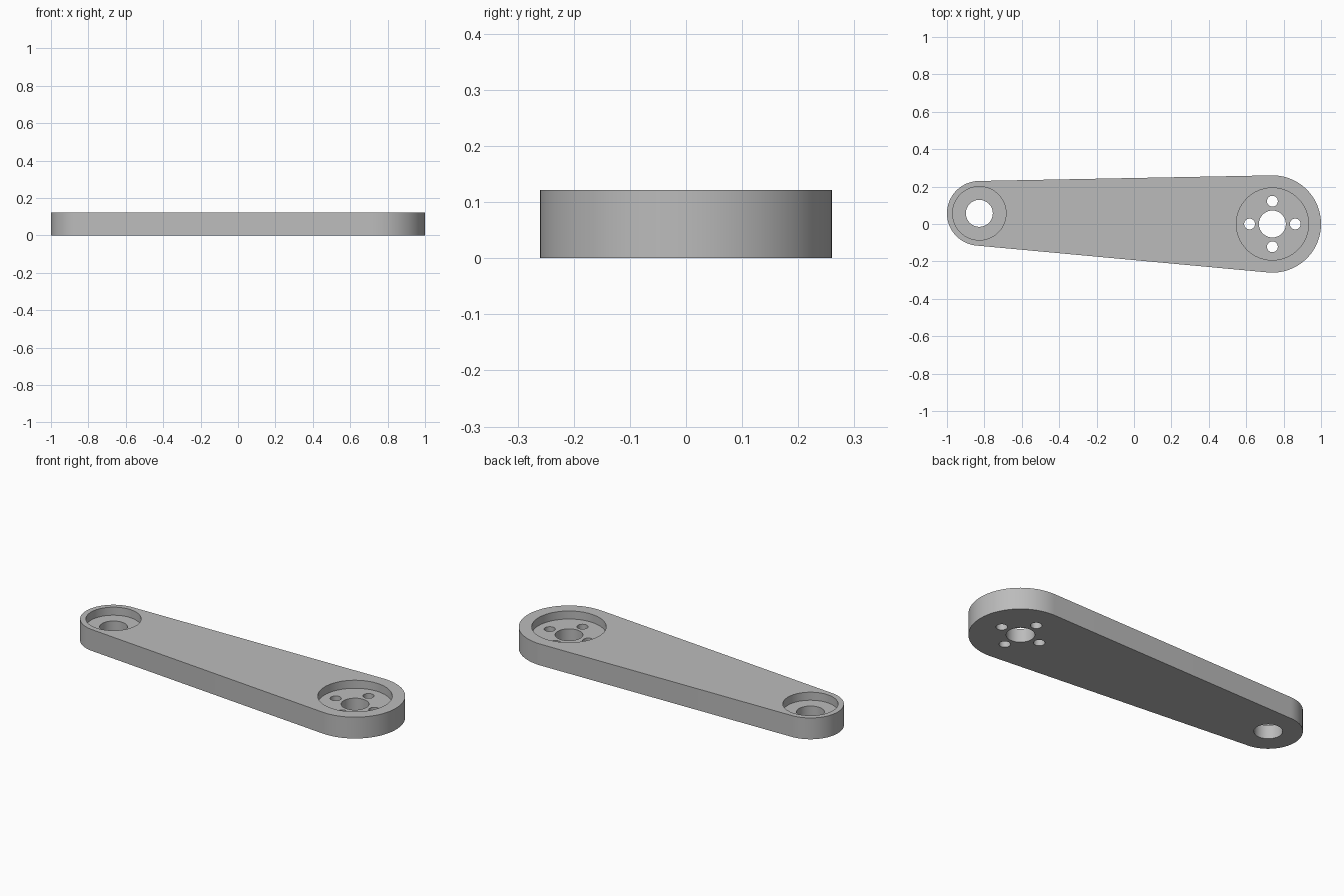
import bpy
import bmesh
from math import acos, atan2, cos, hypot, pi, radians, sin

THICKNESS = 0.122
POCKET_FLOOR = 0.076
BIG, BIG_R = (0.74, 0.0), 0.26
SMALL, SMALL_R = (-0.827, 0.057), 0.173
BORE_R = 0.072

cube = bpy.data.objects.get("Cube")
if cube:
    bpy.data.objects.remove(cube, do_unlink=True)

grey = bpy.data.materials.new("plain_grey")
grey.use_nodes = True
colour = (0.5, 0.5, 0.5, 1)
grey.diffuse_color = colour
grey.node_tree.nodes["Principled BSDF"].inputs["Base Color"].default_value = colour


def arc(centre, radius, start, end, steps):
    """Points along an arc, both ends included."""
    angles = [start + (end - start) * i / steps for i in range(steps + 1)]
    return [(centre[0] + radius * cos(a), centre[1] + radius * sin(a)) for a in angles]


def prism(name, outline, bottom, top):
    """Extrude a flat outline upward into a solid."""
    bm = bmesh.new()
    base = bm.faces.new([bm.verts.new((x, y, bottom)) for x, y in outline])
    raised = bmesh.ops.extrude_face_region(bm, geom=[base])["geom"]
    verts = [v for v in raised if isinstance(v, bmesh.types.BMVert)]
    bmesh.ops.translate(bm, vec=(0, 0, top - bottom), verts=verts)
    bmesh.ops.recalc_face_normals(bm, faces=bm.faces)
    mesh = bpy.data.meshes.new(name)
    bm.to_mesh(mesh)
    bm.free()
    mesh.materials.append(grey)
    obj = bpy.data.objects.new(name, mesh)
    bpy.context.collection.objects.link(obj)
    return obj


def drill(body, centre, radius, bottom):
    """Cut a round hole down from above to the given height."""
    circle = arc(centre, radius, 0, 2 * pi, 64)[:-1]
    cutter = prism("hole_cutter", circle, bottom, THICKNESS + 0.1)
    cutter.hide_render = True
    cut = body.modifiers.new("hole", "BOOLEAN")
    cut.operation = "DIFFERENCE"
    cut.solver = "EXACT"
    cut.object = cutter
    bpy.ops.object.modifier_apply(modifier=cut.name)
    bpy.data.objects.remove(cutter, do_unlink=True)


# Arm body: two round ends joined by their outer tangents
dx, dy = BIG[0] - SMALL[0], BIG[1] - SMALL[1]
axis = atan2(dy, dx)
spread = acos((SMALL_R - BIG_R) / hypot(dx, dy))
outline = arc(BIG, BIG_R, axis - spread, axis + spread, 64)
outline += arc(SMALL, SMALL_R, axis + spread, axis + 2 * pi - spread, 64)
arm = prism("lever_arm", outline, 0, THICKNESS)
bpy.context.view_layer.objects.active = arm
arm.select_set(True)

# Bearing pockets and through bores
for centre, pocket_radius in ((BIG, 0.193), (SMALL, 0.143)):
    drill(arm, centre, pocket_radius, POCKET_FLOOR)
    drill(arm, centre, BORE_R, -0.1)

# Four bolt holes around the large bore
for i in range(4):
    a = i * pi / 2
    drill(arm, (BIG[0] + 0.122 * cos(a), BIG[1] + 0.122 * sin(a)), 0.029, -0.1)

bpy.ops.object.shade_smooth_by_angle(angle=radians(30))
